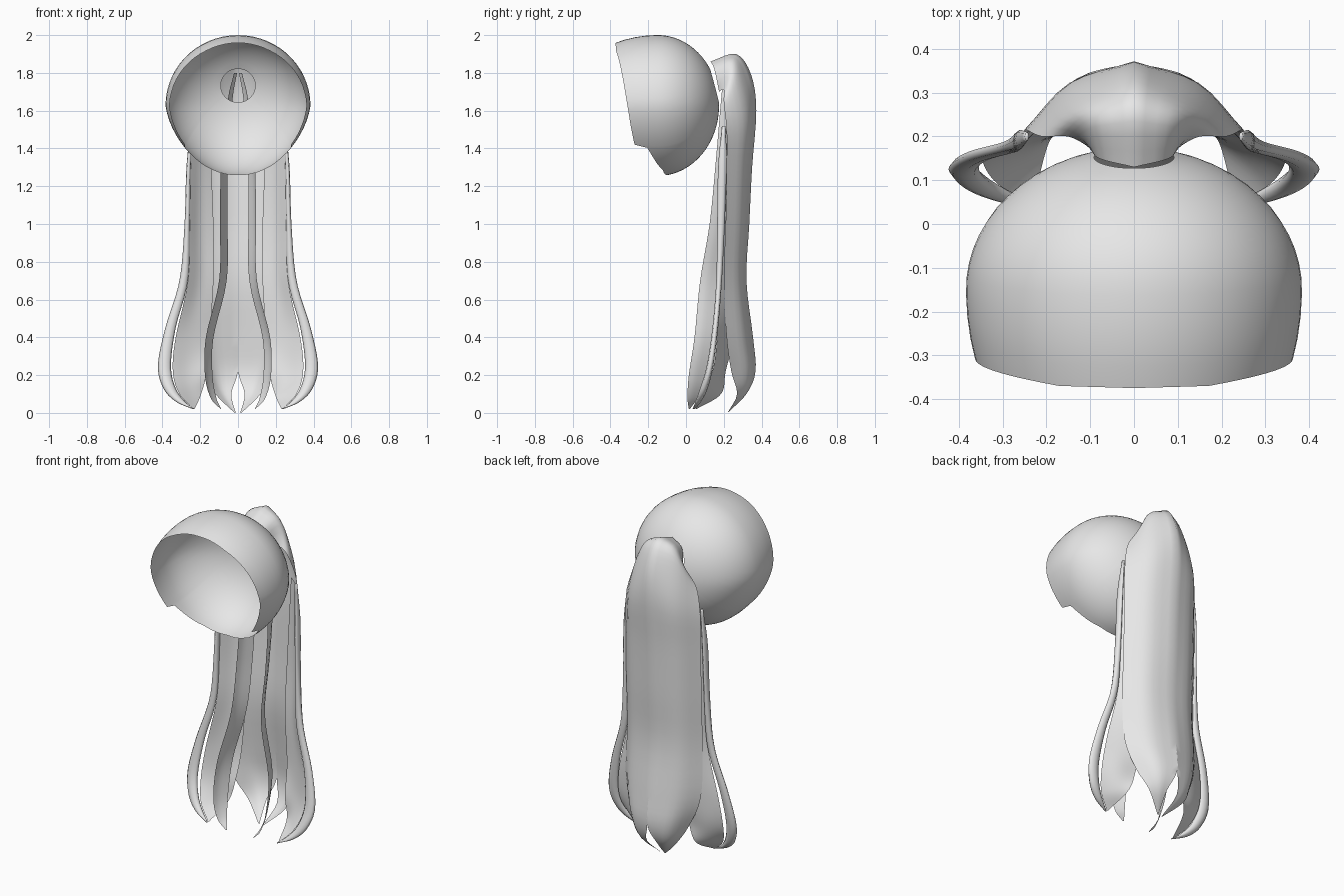
import bpy
import bmesh
import math
from mathutils import Vector

cube = bpy.data.objects.get("Cube")
if cube:
    bpy.data.objects.remove(cube)

hair = bpy.data.materials.new("hair grey")
hair.use_nodes = True
GREY = (0.8, 0.8, 0.8, 1)
hair.diffuse_color = GREY
hair.node_tree.nodes["Principled BSDF"].inputs["Base Color"].default_value = GREY


def spline(points, t):
    """Catmull-Rom position at t (0 to 1) along a list of vectors."""
    last = len(points) - 1
    i = min(int(t * last), last - 1)
    f = t * last - i
    b, c = points[i], points[i + 1]
    a = points[i - 1] if i > 0 else b * 2 - c
    d = points[i + 2] if i + 2 <= last else c * 2 - b
    return (b * 2 + (c - a) * f + (a * 2 - b * 5 + c * 4 - d) * f ** 2
            + (b * 3 - a - c * 3 + d) * f ** 3) / 2


def grid_object(name, rows, closed=False):
    """Skin rows of points, then mirror the half across x = 0."""
    bm = bmesh.new()
    verts = [[bm.verts.new(p) for p in row] for row in rows]
    n = len(rows[0])
    for r, s in zip(verts, verts[1:]):
        for j in range(n if closed else n - 1):
            k = (j + 1) % n
            bm.faces.new((r[j], r[k], s[k], s[j]))
    if closed:
        bm.faces.new(verts[0])
        bm.faces.new(verts[-1])
    bmesh.ops.remove_doubles(bm, verts=bm.verts, dist=0.0005)
    bmesh.ops.recalc_face_normals(bm, faces=bm.faces)
    mesh = bpy.data.meshes.new(name)
    bm.to_mesh(mesh)
    bm.free()
    mesh.materials.append(hair)
    mesh.shade_smooth()
    obj = bpy.data.objects.new(name, mesh)
    bpy.context.collection.objects.link(obj)
    obj.modifiers.new("Mirror", 'MIRROR')
    return obj


def sheet(name, columns, steps=40, across=8):
    """Curved sheet through its guide lines."""
    guides = [[Vector(p) for p in col] for col in columns]
    rows = []
    for i in range(steps + 1):
        line = [spline(g, i / steps) for g in guides]
        rows.append([spline(line, j / across) for j in range(across + 1)])
    return grid_object(name, rows)


def strand(name, sections, steps=36, sides=8):
    """Closed lock; a section is z, inner x, outer x, front y, back y."""
    keys = [Vector(s) for s in sections]
    rows = []
    for i in range(steps + 1):
        z, xi, xo, yf, yb = spline(keys, i / steps)
        row = []
        for j in range(sides):
            a = math.tau * j / sides
            row.append(((xi + xo) / 2 + (xo - xi) / 2 * math.cos(a),
                        (yf + yb) / 2 + (yb - yf) / 2 * math.sin(a), z))
        rows.append(row)
    return grid_object(name, rows, closed=True)


# Skull cap: meridians from the hole at the back to the stepped face rim
CY, CZ, RX, RZ, BACK, FRONT = -0.15, 1.627, 0.384, 0.373, 0.325, 0.49
RIM = [(90, -0.375), (60, -0.37), (0, -0.31), (-20, -0.29), (-35, -0.272),
       (-37, -0.205), (-45, -0.18), (-65, -0.13), (-90, -0.11)]


def rim_y(angle):
    for (a, ya), (b, yb) in zip(RIM, RIM[1:]):
        if angle >= b:
            return ya + (yb - ya) * (a - angle) / (a - b)
    return RIM[-1][1]


def cap_point(angle, u):
    a = math.radians(angle)
    dy = rim_y(angle) - CY
    end = math.acos(dy / (FRONT if dy < 0 else BACK))
    phi = 0.24 + (end - 0.24) * u
    x = math.sin(phi) * math.cos(a)
    z = math.sin(phi) * math.sin(a)
    if phi < math.pi / 2:
        z += 0.3 * math.cos(phi) ** 2
        y = BACK * math.sqrt(max(0, 1 - x * x - z * z))
    else:
        y = FRONT * math.cos(phi)
    x *= 1 + 0.14 * min(z, 0)  # narrower towards the nape
    return (RX * x, CY + y, CZ + RZ * z)


angles = sorted(set(range(-90, 91, 6)) | {-35, -37}, reverse=True)
grid_object("hair_cap", [[cap_point(a, i / 16) for i in range(17)] for a in angles])

# Ponytail back: wraps over the root, then falls and splits into two points
sheet("ponytail_back", [
    [(0, .13, 1.86), (0, .265, 1.9), (0, .345, 1.79), (0, .372, 1.6), (0, .35, 1.3),
     (0, .335, 1), (0, .32, .7), (0, .355, .4), (0, .368, .22), (.035, .32, .1), (.012, .22, 0)],
    [(.08, .15, 1.82), (.1, .24, 1.85), (.13, .28, 1.75), (.145, .322, 1.55), (.15, .31, 1.3),
     (.15, .3, 1), (.15, .29, .7), (.15, .315, .4), (.12, .335, .22), (.08, .31, .1), (.015, .22, 0)],
    [(.1, .175, 1.7), (.15, .2, 1.71), (.21, .2, 1.64), (.245, .215, 1.5), (.25, .215, 1.3),
     (.25, .21, 1), (.25, .2, .7), (.25, .215, .4), (.19, .24, .22), (.12, .27, .1), (.018, .22, 0)],
])

# Inner lobe on each side, hooked forward at the tip
sheet("ponytail_side_lobe", [
    [(.15, .29, 1.5), (.13, .28, 1), (.13, .26, .7), (.15, .25, .4),
     (.165, .21, .22), (.195, .185, .1), (.23, .055, .02)],
    [(.2, .25, 1.5), (.2, .245, 1), (.2, .23, .7), (.25, .205, .4),
     (.26, .185, .22), (.255, .14, .1), (.232, .052, .02)],
    [(.25, .2, 1.5), (.255, .19, 1), (.265, .175, .7), (.33, .165, .4),
     (.345, .14, .22), (.31, .09, .1), (.235, .05, .02)],
])

# Outer lock, a thin blade flaring wide and curling in
strand("ponytail_outer_lock", [
    (1.52, .24, .25, .19, .21), (1.3, .25, .273, .17, .215), (1, .255, .283, .165, .205),
    (.7, .265, .31, .16, .19), (.45, .33, .385, .14, .17), (.25, .355, .424, .11, .145),
    (.13, .33, .395, .075, .115), (.06, .28, .33, .05, .08), (.02, .23, .24, .035, .045),
])

# Slim front ribbon, set edge-on and running up into the root
sheet("ponytail_front_ribbon", [
    [(.005, .25, 1.8), (.03, .25, 1.65), (.055, .25, 1.3), (.055, .22, 1), (.06, .17, .7),
     (.13, .14, .4), (.135, .1, .2), (.115, .06, .08), (.088, .02, .02)],
    [(.02, .22, 1.8), (.05, .21, 1.65), (.08, .2, 1.3), (.083, .165, 1), (.088, .115, .7),
     (.158, .085, .4), (.163, .05, .2), (.135, .03, .08), (.09, .018, .02)],
    [(.02, .2, 1.8), (.055, .185, 1.65), (.09, .155, 1.3), (.095, .125, 1), (.1, .075, .7),
     (.17, .045, .4), (.175, .015, .2), (.145, .008, .08), (.092, .015, .02)],
], across=6)
